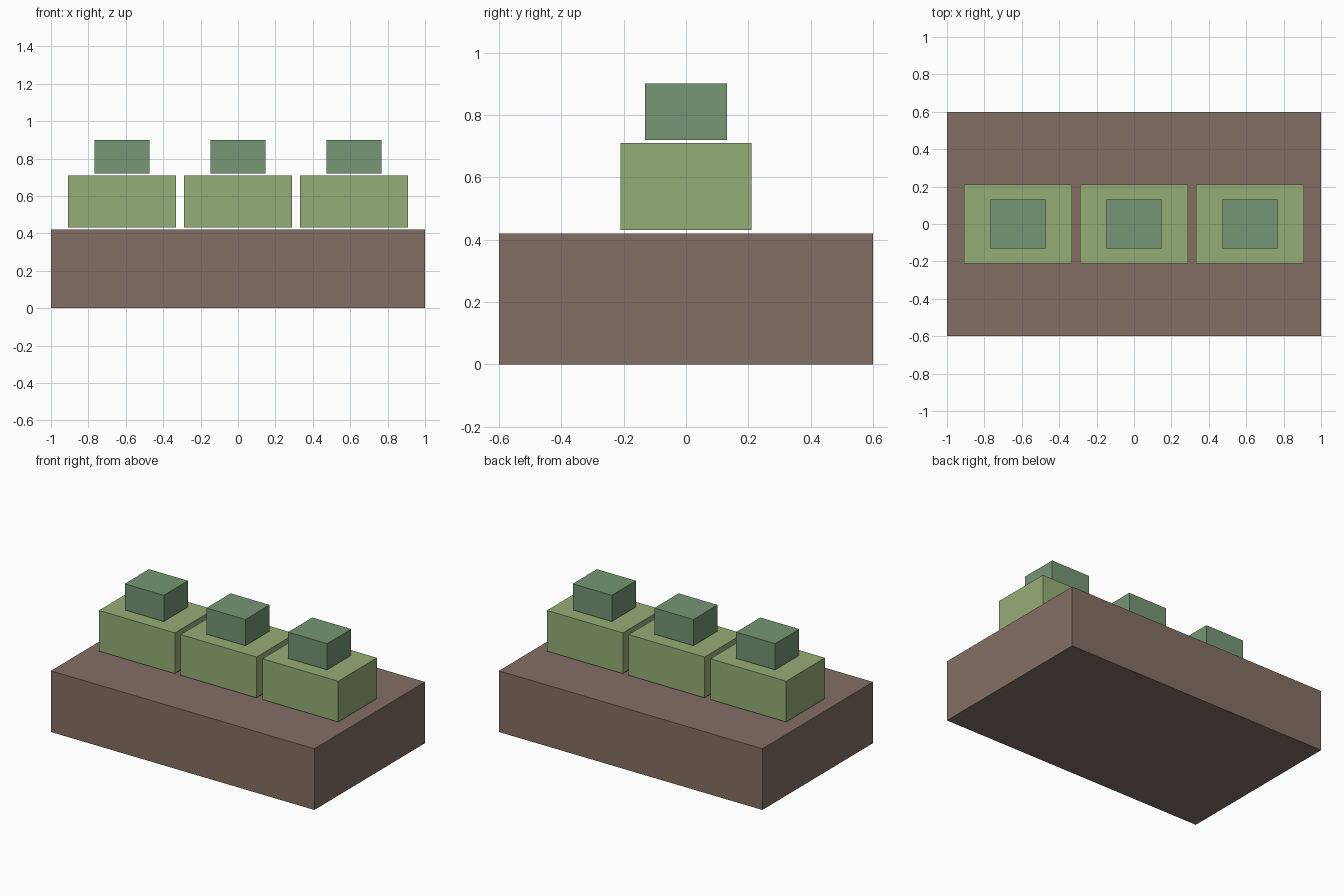
import bpy

if "Cube" in bpy.data.objects:
    bpy.data.objects.remove(bpy.data.objects["Cube"])


def material(name, rgb):
    mat = bpy.data.materials.new(name)
    mat.diffuse_color = (*rgb, 1.0)
    mat.use_nodes = True
    mat.node_tree.nodes["Principled BSDF"].inputs["Base Color"].default_value = mat.diffuse_color
    return mat


def box(name, x, z_bottom, size, mat):
    """Box centred on y = 0 with its underside at z_bottom."""
    bpy.ops.mesh.primitive_cube_add(size=1, location=(x, 0, z_bottom + size[2] / 2))
    obj = bpy.context.object
    obj.name = name
    obj.scale = size
    bpy.ops.object.transform_apply(location=False, rotation=False, scale=True)
    obj.data.materials.append(mat)
    return obj


brown = material("brown", (0.227, 0.159, 0.130))
light_green = material("light_green", (0.305, 0.418, 0.181))
dark_green = material("dark_green", (0.178, 0.305, 0.178))

# Base slab
box("base", 0, 0, (2.0, 1.2, 0.42), brown)

# Three stacked blocks in a row, each floating just clear of the one below
for side, x in (("left", -0.62), ("middle", 0.0), ("right", 0.62)):
    box(f"{side}_lower_block", x, 0.43, (0.576, 0.42, 0.28), light_green)
    box(f"{side}_upper_block", x, 0.72, (0.296, 0.262, 0.18), dark_green)
